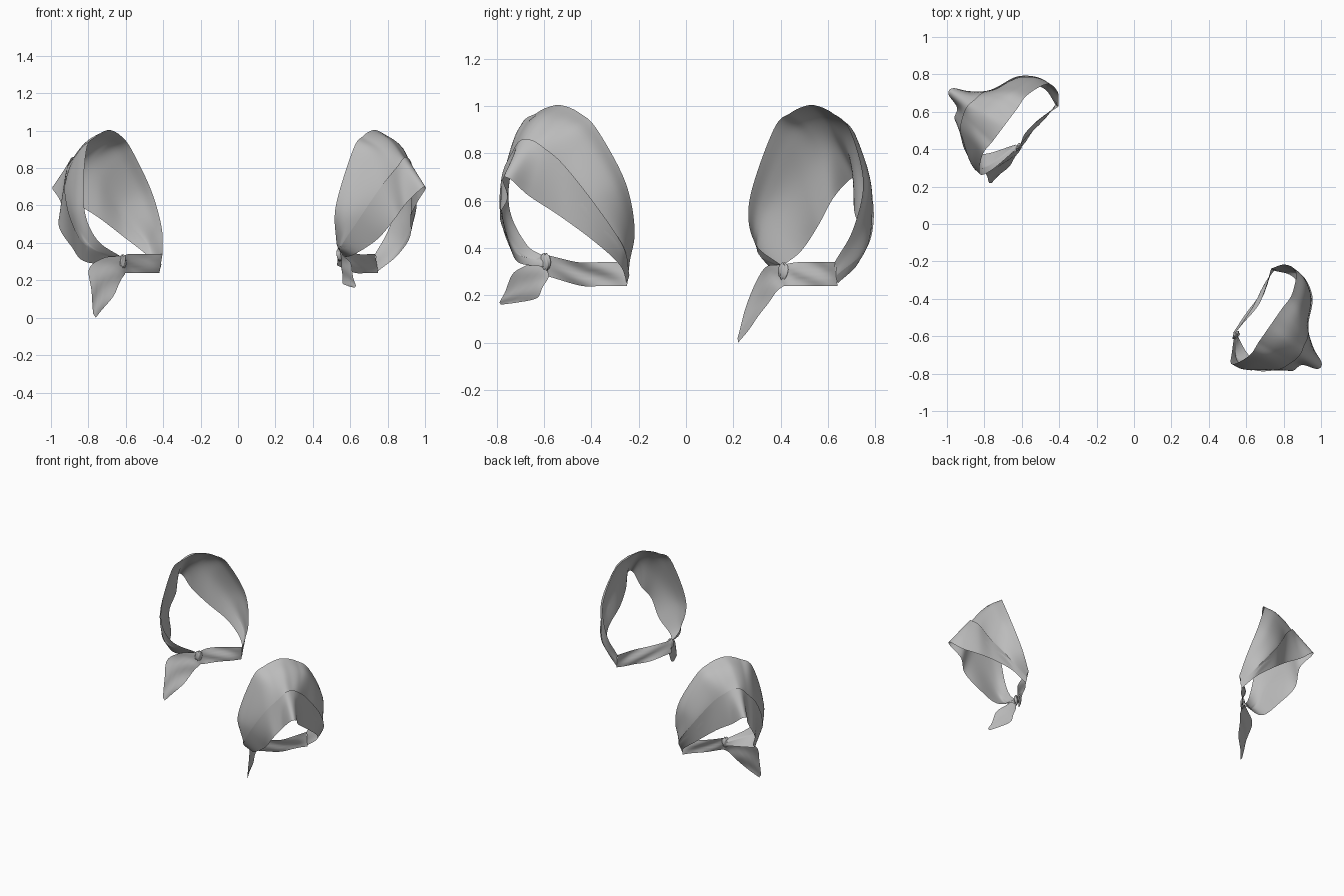
import bpy, bmesh, math
from mathutils import Vector

cube = bpy.data.objects.get("Cube")
if cube:
    bpy.data.objects.remove(cube)

cloth = bpy.data.materials.new("grey_cloth")
cloth.use_nodes = True
GREY = (0.5, 0.5, 0.5, 1)
cloth.diffuse_color = GREY
cloth.node_tree.nodes["Principled BSDF"].inputs["Base Color"].default_value = GREY

# Guide curves in hundredths: (across, forward, height), knot side first
RIM = [(-10, 13, 33), (-23, 9, 42), (-29, 5, 60), (-20, 0, 90), (-11, 0, 97), (-3, 0, 100),
       (3, 0, 100), (11, 0, 97), (20, 0, 90), (31, 5, 68), (31, 12, 48), (25, 17, 34)]
MID = [(-10, 12, 32), (-24, 6, 39), (-28, -1, 57), (-18, -8, 84), (-10, -11, 91), (-3, -11, 95),
       (3, -11, 94), (10, -10, 92), (18, -8, 86), (30, -2, 65), (31, 8, 45), (25, 16, 31)]
CREASE = [(-10, 11, 31), (-25, 4, 38), (-24, -7, 53), (-17, -16, 70), (-9, -20, 80), (-4, -21, 85),
          (1, -20, 85), (6, -19, 82), (13, -15, 75), (25, -9, 58), (31, 3, 40), (25, 16, 28)]
HEM = [(-10, 11, 29), (-20, -1, 34), (-16, -13, 42), (-14, -23, 53), (-8, -26, 61), (-5, -34, 69),
       (-1, -34, 69), (3, -26, 62), (11, -16, 54), (23, -7, 43), (28, 5, 33), (25, 15, 25)]
STRAP_TOP = [(25, 17, 34), (14, 13, 34), (2, 12, 34), (-10, 13, 34)]
STRAP_LOW = [(25, 15, 24), (14, 15, 24), (2, 14, 24), (-10, 14, 25)]


def spline(points, steps):
    """Smooth curve through the points."""
    p = [Vector(q) for q in points]
    p = [2 * p[0] - p[1]] + p + [2 * p[-1] - p[-2]]
    out = []
    for i in range(1, len(p) - 2):
        a, b, c, d = p[i - 1:i + 3]
        for s in range(steps):
            t = s / steps
            out.append(b + ((c - a) * t + (2 * a - 5 * b + 4 * c - d) * t ** 2
                            + (3 * b - a - 3 * c + d) * t ** 3) / 2)
    return out + [p[-2]]


def finish(name, bm):
    mesh = bpy.data.meshes.new(name)
    bm.to_mesh(mesh)
    bm.free()
    mesh.materials.append(cloth)
    mesh.shade_smooth()
    obj = bpy.data.objects.new(name, mesh)
    bpy.context.collection.objects.link(obj)


def sheet(name, rows, place, flip, fold=0):
    """Loft a cloth sheet through guide curves, with optional gathers."""
    curves = [spline(r, 10) for r in rows]
    columns = [spline(c, 6) for c in zip(*curves)]
    bm = bmesh.new()
    grid = []
    for i, column in enumerate(columns):
        line = []
        for j, p in enumerate(column):
            ripple = fold * math.sin(j * 1.3 + i * 0.25) * math.sin(math.pi * i / (len(columns) - 1))
            line.append(bm.verts.new(place(p + Vector((0, ripple, 0)))))
        grid.append(line)
    for a, b in zip(grid, grid[1:]):
        for j in range(len(a) - 1):
            quad = [a[j], b[j], b[j + 1], a[j + 1]]
            bm.faces.new(quad[::-1] if flip else quad)
    finish(name, bm)


def scarf(side, origin, across, forward, knot, droop, tail_top, tail_low):
    u, v = Vector(across).normalized(), Vector(forward).normalized()
    flip = u.cross(v).z > 0

    def place(p):
        return Vector(origin) + (u * p.x + v * p.y + Vector((0, 0, p.z))) / 100

    def gather(curve, end):
        """Pull one end of a curve to the knot."""
        curve = list(curve)
        curve[end] = (knot[0], curve[end][1], curve[end][2] + knot[2] - 31)
        return curve

    rim, mid, crease, hem = [gather(c, 0) for c in (RIM, MID, CREASE, HEM)]
    for i in (1, 2, 3):
        x, y, z = hem[i]
        hem[i] = (x, y, z - droop)
    # The cloth runs down inside to the hem and folds back up as an outer cuff
    cuff = [(x * 1.02, y - 0.9 * math.sin(math.pi * i / 11), z + 0.5)
            for i, (x, y, z) in enumerate(crease)]
    sheet(side + "_scarf_crown", [rim, mid, crease, hem], place, flip)
    sheet(side + "_scarf_cuff", [cuff, hem], place, flip)
    sheet(side + "_scarf_chin_strap", [gather(STRAP_TOP, -1), gather(STRAP_LOW, -1)],
          place, flip, 0.7)
    sheet(side + "_scarf_tail", [tail_top, tail_low], place, flip, 0.6)

    # Knot: a small lump with soft gathers
    bm = bmesh.new()
    bmesh.ops.create_uvsphere(bm, u_segments=20, v_segments=12, radius=1)
    for vert in bm.verts:
        p = vert.co
        size = 1 + 0.15 * math.sin(5 * math.atan2(p.y, p.x) + 3 * p.z)
        vert.co = place(Vector(knot) + Vector((p.x * 2.4, p.y * 1.4, p.z * 3.5)) * size)
    bmesh.ops.recalc_face_normals(bm, faces=bm.faces)
    finish(side + "_scarf_knot", bm)


scarf("right", (-0.69, 0.53, 0), (0.6, 0.8, 0), (0.8, -0.6, 0), (-5, 13, 30), 4,
      [(-7, 13, 33), (-17, 9, 32), (-25, 6, 26), (-28, 9, 14), (-30, 12, 2)],
      [(-4, 14, 24), (-8, 15, 21), (-14, 15, 14), (-21, 14, 7), (-29, 13, 0)])
scarf("left", (0.73, -0.54, 0), (0.57, 0.82, 0), (-0.82, 0.57, 0), (-15, 12, 34), 0,
      [(-16, 12, 37), (-20, 6, 33), (-23, 0, 29), (-25, -4, 21), (-26, -6, 17)],
      [(-13, 12, 28), (-15, 11, 24), (-17, 9, 19), (-22, 2, 17), (-26, -5, 16)])
